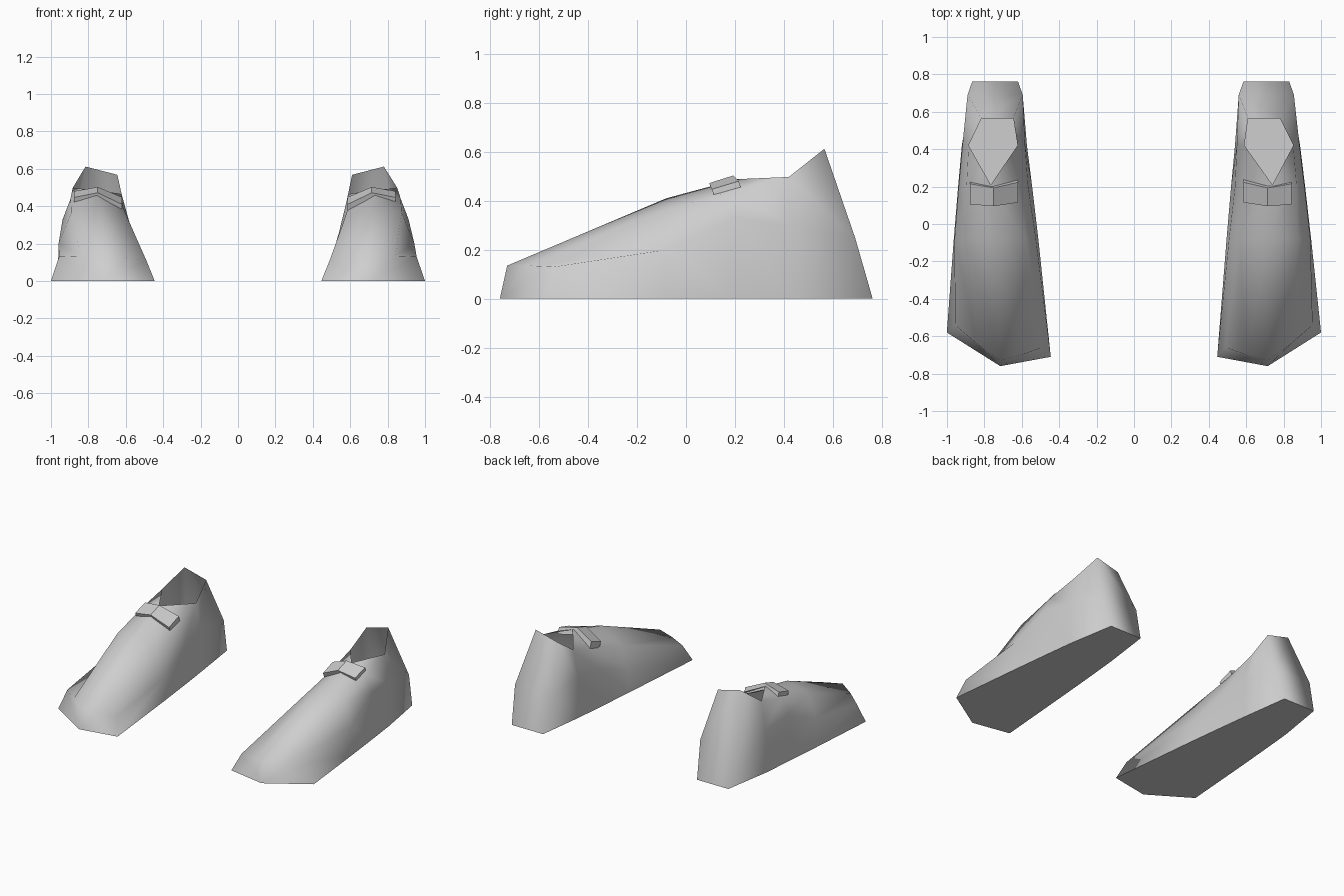
import bpy, bmesh

cube = bpy.data.objects.get("Cube")
if cube:
    bpy.data.objects.remove(cube, do_unlink=True)

grey = bpy.data.materials.new("light_grey")
grey.use_nodes = True
grey.diffuse_color = (0.62, 0.62, 0.62, 1)
grey.node_tree.nodes["Principled BSDF"].inputs["Base Color"].default_value = (0.62, 0.62, 0.62, 1)

# Cross-sections of the left shoe, from the inner sole edge over the top to the outer sole edge
TOE = [(.445, -.71, 0), (.49, -.66, .11), (.60, -.70, .125), (.715, -.73, .135),
       (.84, -.64, .135), (.955, -.54, .13), (1.0, -.58, 0)]
INSTEP = [(.495, -.08, 0), (.508, -.08, .15), (.562, -.08, .31), (.72, -.08, .41),
          (.875, -.08, .365), (.943, -.08, .20), (.947, -.08, 0)]
THROAT = [(.519, .20, 0), (.54, .20, .26), (.592, .20, .40), (.74, .21, .488),
          (.87, .20, .44), (.912, .20, .33), (.915, .20, 0)]
COLLAR = [(.54, .42, 0), (.55, .42, .28), (.59, .42, .465), None,
          (.852, .42, .497), (.885, .42, .30), (.888, .42, 0)]
HEEL = [(.585, .762, 0), (.56, .69, .25), (.61, .565, .568), None,
        (.78, .565, .612), (.855, .69, .25), (.83, .762, 0)]
TIP = (.715, -.76, 0)


def finish(bm, name, side):
    """Mirror to the wanted side, fix the normals and link the object."""
    for v in bm.verts:
        v.co.x *= side
    bmesh.ops.recalc_face_normals(bm, faces=bm.faces)
    # The lowest face must look down; this settles the shell's direction
    low = min(bm.faces, key=lambda f: f.calc_center_median().z)
    if low.normal.z > 0:
        bmesh.ops.reverse_faces(bm, faces=bm.faces)
    mesh = bpy.data.meshes.new(name)
    bm.to_mesh(mesh)
    bm.free()
    mesh.materials.append(grey)
    bpy.context.collection.objects.link(bpy.data.objects.new(name, mesh))


def shoe(name, side, splay):
    bm = bmesh.new()

    def vert(p):
        # Splay swings the heel outward, growing from the toe backward
        x, y, z = p
        return bm.verts.new((x + splay * min(1, max(0, (y + .6) / 1.1)), y, z))

    rows = [[vert(p) if p else None for p in s]
            for s in (TOE, INSTEP, THROAT, COLLAR, HEEL)]
    tip = vert(TIP)
    toe, throat, collar, heel = rows[0], rows[2], rows[3], rows[4]
    # Upper between neighbouring sections, left open above the collar
    for a, b in zip(rows, rows[1:]):
        for i in range(6):
            quad = (a[i], a[i + 1], b[i + 1], b[i])
            if all(quad):
                bm.faces.new(quad)
    bm.faces.new((throat[2], throat[3], collar[2]))
    bm.faces.new((throat[3], throat[4], collar[4]))
    # Toe wall
    for i in range(6):
        bm.faces.new((tip, toe[i + 1], toe[i]))
    # Heel back
    for i in range(2):
        bm.faces.new((heel[i], heel[i + 1], heel[5 - i], heel[6 - i]))
    # Smooth upper, with a crisp edge around the flat sole
    sole = bm.faces.new([tip] + [r[0] for r in rows] + [r[6] for r in reversed(rows)])
    for f in bm.faces:
        f.smooth = True
    for e in sole.edges:
        e.smooth = False
    finish(bm, name, side)


def strap(name, side, shift):
    """Bent slab across the instep: three stations joined by quads."""
    bm = bmesh.new()
    rings = []
    for x, y_front, front, y_back, back in ((.585, .115, .41, .238, .448),
                                            (.715, .095, .472, .208, .503),
                                            (.843, .105, .447, .230, .48)):
        x += shift
        rings.append([bm.verts.new(p) for p in (
            (x, y_front, front), (x, y_back - .015, back),
            (x, y_back, back - .045), (x, y_front + .015, front - .038))])
    for a, b in zip(rings, rings[1:]):
        for i in range(4):
            j = (i + 1) % 4
            bm.faces.new((a[i], a[j], b[j], b[i]))
    bm.faces.new(rings[0])
    bm.faces.new(rings[-1])
    finish(bm, name, side)


for label, side, shift in (("left", 1, 0), ("right", -1, .035)):
    shoe(label + "_shoe", side, shift)
    strap(label + "_strap", side, shift)
